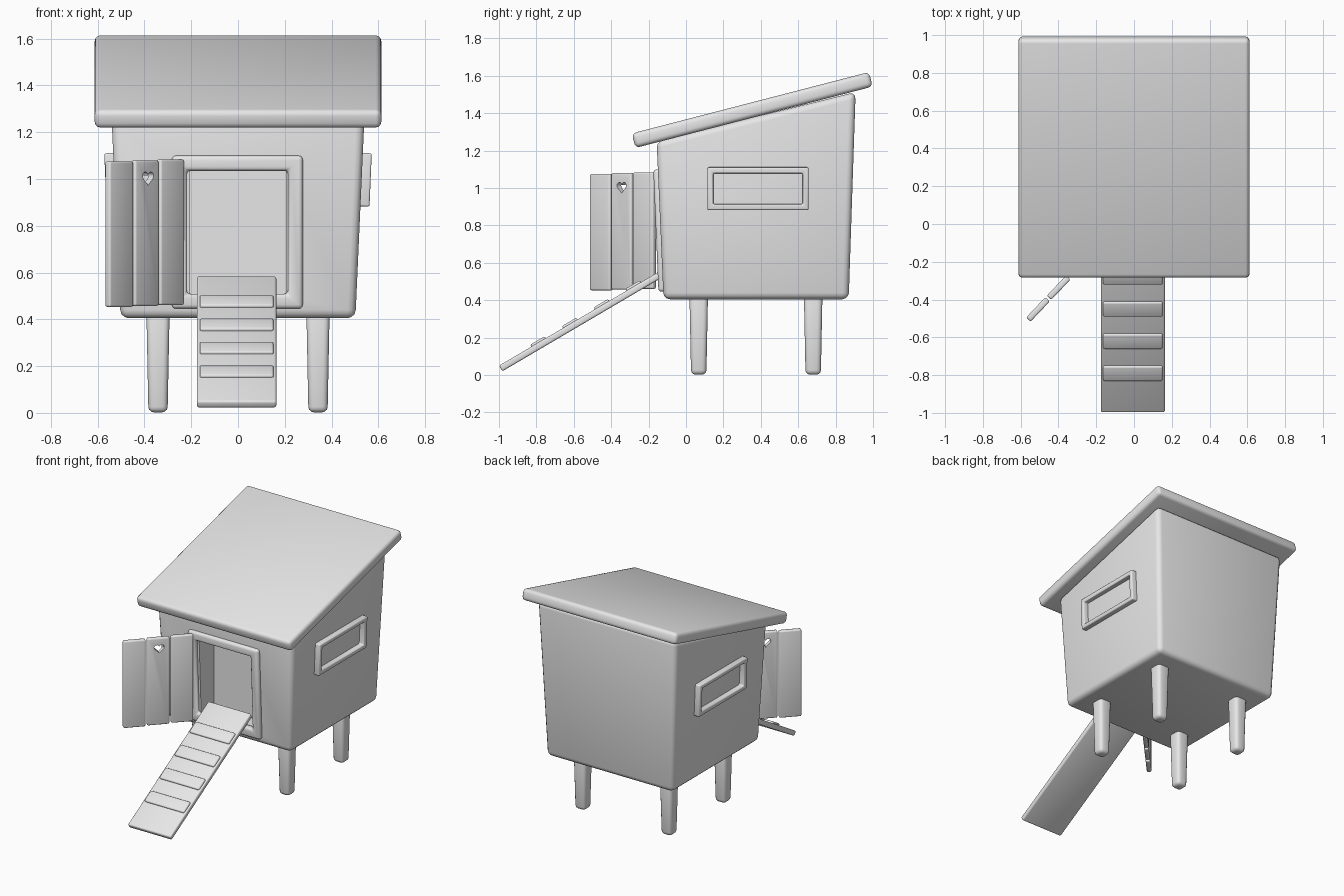
import bpy, bmesh
from math import sin, cos, pi, atan2, radians
from mathutils import Matrix, Vector

if "Cube" in bpy.data.objects:
    bpy.data.objects.remove(bpy.data.objects["Cube"])

# One plain grey for everything
GREY = (0.8, 0.8, 0.8, 1)
mat = bpy.data.materials.new("plain grey")
mat.use_nodes = True
mat.diffuse_color = GREY
mat.node_tree.nodes["Principled BSDF"].inputs["Base Color"].default_value = GREY


def activate(ob):
    bpy.ops.object.select_all(action='DESELECT')
    bpy.context.view_layer.objects.active = ob
    ob.select_set(True)


def smooth(ob):
    activate(ob)
    bpy.ops.object.shade_smooth_by_angle(angle=radians(40))


def make(name, bm, loc=(0, 0, 0), rot=(0, 0, 0)):
    """Turn a bmesh into a smooth shaded object."""
    bmesh.ops.recalc_face_normals(bm, faces=bm.faces[:])
    mesh = bpy.data.meshes.new(name)
    bm.to_mesh(mesh)
    bm.free()
    mesh.materials.append(mat)
    ob = bpy.data.objects.new(name, mesh)
    bpy.context.collection.objects.link(ob)
    ob.location, ob.rotation_euler = loc, rot
    smooth(ob)
    return ob


def block(name, size, loc, rot=(0, 0, 0), bevel=0.01, warp=None):
    """Rounded box; warp may move the corners first."""
    bm = bmesh.new()
    bmesh.ops.create_cube(bm, size=1)
    for v in bm.verts:
        v.co = Vector([a * b for a, b in zip(v.co, size)])
        if warp:
            v.co = warp(v.co)
    if bevel:
        bmesh.ops.bevel(bm, geom=bm.edges[:], offset=bevel, segments=3,
                        profile=0.5, affect='EDGES')
    return make(name, bm, loc, rot)


def extrude(bm, vec):
    out = bmesh.ops.extrude_face_region(bm, geom=bm.faces[:])
    moved = [g for g in out["geom"] if isinstance(g, bmesh.types.BMVert)]
    bmesh.ops.translate(bm, verts=moved, vec=vec)


def frame(name, width, height, border, depth, loc, rot, bevel):
    """Rounded rectangular frame lying in its local XY plane."""
    bm = bmesh.new()
    corners = ((-1, -1), (1, -1), (1, 1), (-1, 1))
    middle = bm.faces.new([bm.verts.new((x * width / 2, y * height / 2, -depth / 2))
                           for x, y in corners])
    bm.normal_update()
    bmesh.ops.inset_region(bm, faces=[middle], thickness=border,
                           use_boundary=True, use_even_offset=True)
    bmesh.ops.delete(bm, geom=[middle], context='FACES_ONLY')
    extrude(bm, (0, 0, depth))
    bmesh.ops.recalc_face_normals(bm, faces=bm.faces[:])
    edges = [e for e in bm.edges if e.calc_face_angle(0) > 0.5]
    bmesh.ops.bevel(bm, geom=edges, offset=bevel, segments=3,
                    profile=0.5, affect='EDGES')
    return make(name, bm, loc, rot)


def cut(ob, cutter):
    activate(ob)
    mod = ob.modifiers.new("cut", 'BOOLEAN')
    mod.operation, mod.solver, mod.object = 'DIFFERENCE', 'EXACT', cutter
    bpy.ops.object.modifier_move_to_index(modifier=mod.name, index=0)
    bpy.ops.object.modifier_apply(modifier=mod.name)
    bpy.data.objects.remove(cutter)
    smooth(ob)


# House body: flares upward, top slopes with the roof
def house_shape(c):
    back = c.y > 0
    if c.z < 0:
        return Vector((1.004 * c.x, 0.87 if back else -0.12, 0.405))
    return Vector((c.x * (1.1 if back else 1.08), 0.907 if back else -0.157,
                   1.513 if back else 1.25))


body = block("house_body", (1, 1, 1), (0, 0, 0), bevel=0.035, warp=house_shape)
cut(body, block("doorway_cutter", (0.41, 0.4, 0.54), (0, -0.18, 0.765), bevel=0))

# Roof slab
block("roof", (1.225, 1.31, 0.08), (0, 0.354, 1.417),
      rot=(atan2(0.2586, 1), 0, 0), bevel=0.024)

# Door frame and side windows, leaning with the walls
lean = radians(92.4)
frame("door_frame", 0.56, 0.655, 0.063, 0.06, (-0.003, -0.131, 0.773),
      (lean, 0, 0), 0.018)
for side, label in ((-1, "right"), (1, "left")):
    frame("window_frame_" + label, 0.54, 0.228, 0.031, 0.07,
          (side * 0.532, 0.385, 0.997), (lean, 0, side * pi / 2), 0.008)


# Tapered legs
def leg_shape(c):
    taper = 0.82 if c.z < 0 else 1
    return Vector((c.x * taper, c.y * taper, c.z))


for x, xl in ((-0.342, "right"), (0.342, "left")):
    for y, yl in ((0.068, "front"), (0.68, "back")):
        block(f"{yl}_{xl}_leg", (0.1, 0.1, 0.45), (x, y, 0.227),
              bevel=0.024, warp=leg_shape)

# Open door of three planks, with a heart hole in the middle one
turn = radians(46.5)
planks = []
for i in range(3):
    planks.append(block(f"door_plank_{i + 1}", (0.148, 0.032, 0.622),
                        (-0.29 - 0.109 * i, -0.222 - 0.115 * i, 0.772 - 0.004 * i),
                        rot=(0, 0, turn), bevel=0.009))
bm = bmesh.new()
outline = []
for i in range(32):
    t = 2 * pi * i / 32
    hx = 16 * sin(t) ** 3
    hz = 13 * cos(t) - 5 * cos(2 * t) - 2 * cos(3 * t) - cos(4 * t)
    outline.append(bm.verts.new((hx * 0.0021, -0.1, hz * 0.0021)))
bm.faces.new(outline)
extrude(bm, (0, 0.2, 0))
cut(planks[1], make("heart_cutter", bm, (-0.394, -0.335, 1.005), (0, 0, turn)))

# Ramp with four treads
slope = atan2(0.5875, 1)
tilt = Matrix.Rotation(slope, 3, 'X')
start = Vector((-0.006, -1.0, 0.05))
length = 1.06
block("ramp", (0.34, length, 0.035),
      start + tilt @ Vector((0, length / 2, -0.0175)), rot=(slope, 0, 0), bevel=0.01)
for i in range(4):
    along = 0.245 + 0.197 * i
    block(f"ramp_tread_{i + 1}", (0.315, 0.09, 0.024),
          start + tilt @ Vector((0, along, 0)), rot=(slope, 0, 0), bevel=0.009)
